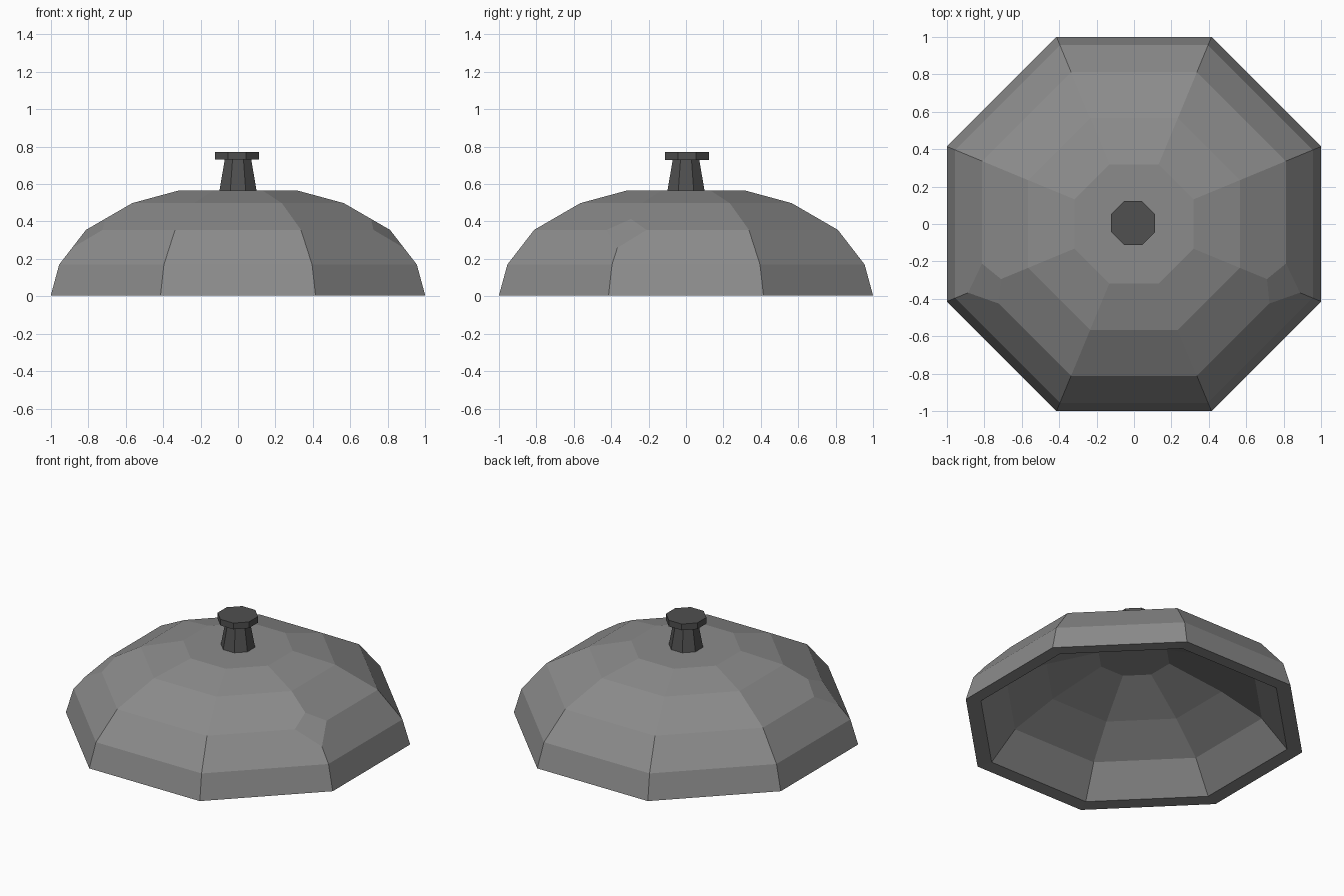
import bpy, bmesh, math

if "Cube" in bpy.data.objects:
    bpy.data.objects.remove(bpy.data.objects["Cube"])

def material(name, v):
    m = bpy.data.materials.new(name)
    m.diffuse_color = (v, v, v, 1)
    m.use_nodes = True
    m.node_tree.nodes["Principled BSDF"].inputs["Base Color"].default_value = m.diffuse_color
    return m

dome_grey = material("dome grey", 0.26)
knob_grey = material("knob dark grey", 0.08)

def lathe(name, profile, mat, center=(0, 0), chip=None):
    """Eight-sided lathe; profile holds (apothem, z) pairs."""
    bm = bmesh.new()
    rings = []
    for r, z in profile:
        R = r / math.cos(math.pi / 8)
        rings.append([bm.verts.new((center[0] + R * math.cos(math.radians(22.5 + 45 * i)),
                                    center[1] + R * math.sin(math.radians(22.5 + 45 * i)), z))
                      for i in range(8)])
    for a, b in zip(rings, rings[1:]):
        for i in range(8):
            j = (i + 1) % 8
            bm.faces.new((a[i], a[j], b[j], b[i]))
    bm.faces.new(rings[0][::-1])
    bm.faces.new(rings[-1])
    # cut-off corners on the two front side ridges
    if chip is not None:
        bmesh.ops.bevel(bm, geom=[rings[chip][4], rings[chip][7]], offset=0.125,
                        segments=1, affect='VERTICES')
    bmesh.ops.recalc_face_normals(bm, faces=bm.faces)
    me = bpy.data.meshes.new(name)
    bm.to_mesh(me)
    bm.free()
    me.materials.append(mat)
    ob = bpy.data.objects.new(name, me)
    bpy.context.collection.objects.link(ob)
    return ob

# hollow dome: inner shell down from its ceiling, over the rim, to the outer top
lathe("dome",
      [(0.21, 0.485), (0.52, 0.345), (0.76, 0.2), (0.91, 0.01),
       (1.0, 0.005), (0.955, 0.17), (0.812, 0.355), (0.565, 0.498), (0.318, 0.565)],
      dome_grey, chip=6)

# handle: tapered stem and flat cap
lathe("knob_stem", [(0.1, 0.56), (0.07, 0.735)], knob_grey)
lathe("knob_cap", [(0.117, 0.73), (0.117, 0.772)], knob_grey, center=(-0.005, 0.005))
